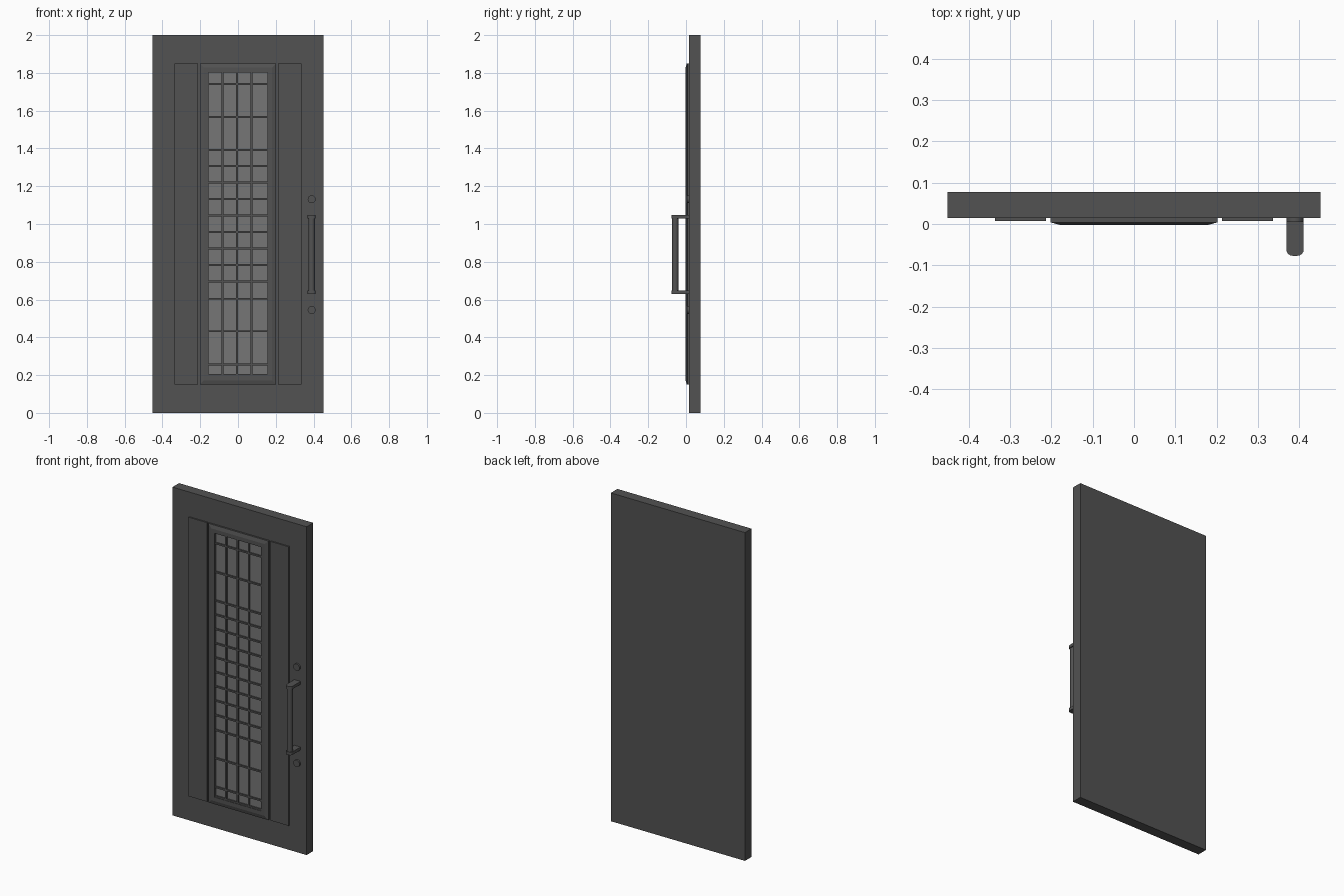
import bpy, bmesh, math
from mathutils import Matrix

cube = bpy.data.objects.get("Cube")
if cube:
    bpy.data.objects.remove(cube, do_unlink=True)


def material(name, value):
    m = bpy.data.materials.new(name)
    m.use_nodes = True
    colour = (value, value, value, 1)
    m.diffuse_color = colour
    m.node_tree.nodes["Principled BSDF"].inputs["Base Color"].default_value = colour
    return m


DARK = material("dark grey", 0.085)
GLASS = material("glass grey", 0.18)


def finish(name, bm, mat):
    bmesh.ops.recalc_face_normals(bm, faces=bm.faces)
    mesh = bpy.data.meshes.new(name)
    bm.to_mesh(mesh)
    bm.free()
    mesh.materials.append(mat)
    obj = bpy.data.objects.new(name, mesh)
    bpy.context.collection.objects.link(obj)
    return obj


def add_box(bm, x0, x1, y0, y1, z0, z1):
    centre = Matrix.Translation(((x0 + x1) / 2, (y0 + y1) / 2, (z0 + z1) / 2))
    size = Matrix.Diagonal((x1 - x0, y1 - y0, z1 - z0, 1))
    return bmesh.ops.create_cube(bm, size=1, matrix=centre @ size)["verts"]


def box(name, mat, *bounds):
    bm = bmesh.new()
    add_box(bm, *bounds)
    return finish(name, bm, mat)


def cylinder(name, radius, length, location, axis):
    bm = bmesh.new()
    turn = Matrix.Rotation(math.pi / 2, 4, "X") if axis == "Y" else Matrix()
    bmesh.ops.create_cone(bm, cap_ends=True, segments=24, radius1=radius,
                          radius2=radius, depth=length,
                          matrix=Matrix.Translation(location) @ turn)
    for f in bm.faces:
        f.smooth = len(f.verts) == 4
    for e in bm.edges:
        e.smooth = all(f.smooth for f in e.link_faces)
    return finish(name, bm, DARK)


# Slab and raised side panels
FACE = 0.015
LOW, HIGH = 0.15, 1.85
box("door_slab", DARK, -0.452, 0.452, FACE, 0.078, 0, 2)
box("right_panel", DARK, -0.337, -0.213, 0.007, FACE, LOW, HIGH)
box("left_panel", DARK, 0.213, 0.337, 0.007, FACE, LOW, HIGH)

# Bevelled window frame: nested rectangles given as (inset, y)
profile = [(0, FACE), (0, 0.004), (0.022, -0.002), (0.046, -0.002), (0.046, 0.012)]
bm = bmesh.new()
rings = []
for inset, y in profile:
    x, low, high = 0.202 - inset, LOW + inset, HIGH - inset
    rings.append([bm.verts.new(c) for c in
                  ((-x, y, low), (x, y, low), (x, y, high), (-x, y, high))])
for a, b in zip(rings, rings[1:]):
    for i in range(4):
        j = (i + 1) % 4
        bm.faces.new((a[i], a[j], b[j], b[i]))
finish("window_frame", bm, DARK)

# Glass and its lattice
box("window_glass", GLASS, -0.157, 0.157, 0.009, FACE, 0.19, 1.81)
bm = bmesh.new()
HALF = 0.005
for x in (-0.082, -0.005, 0.071):
    add_box(bm, x - HALF, x + HALF, 0.001, 0.01, 0.195, 1.805)
for z in (0.257, 0.432, 0.604, 0.695, 0.783, 0.87, 0.957, 1.045,
          1.132, 1.219, 1.307, 1.392, 1.567, 1.742):
    add_box(bm, -0.156, 0.156, 0.001, 0.01, z - HALF, z + HALF)
for z0, z1 in ((0.195, 0.205), (1.802, 1.806)):
    add_box(bm, -0.156, 0.156, 0.001, 0.01, z0, z1)
finish("window_lattice", bm, DARK)

# Pull handle: a round grip between two flat arms with rounded ends
HX, HZ = 0.39, 0.838
cylinder("handle_grip", 0.017, 0.4, (HX, -0.057, HZ), "Z")
for name, side in (("upper", 1), ("lower", -1)):
    z = HZ + side * 0.2
    bm = bmesh.new()
    add_box(bm, HX - 0.021, HX + 0.021, -0.077, FACE, z - 0.009, z + 0.009)
    edges = [e for e in bm.edges
             if all(v.co.y < -0.05 for v in e.verts)
             and abs(e.verts[0].co.x - e.verts[1].co.x) < 0.001]
    bmesh.ops.bevel(bm, geom=edges, offset=0.015, segments=4, profile=0.5,
                    affect="EDGES")
    finish(name + "_handle_arm", bm, DARK)
    # Round lock cover beyond each end of the handle
    cylinder(name + "_lock_cover", 0.021, 0.01,
             (HX, FACE - 0.005, HZ + side * 0.293), "Y")
